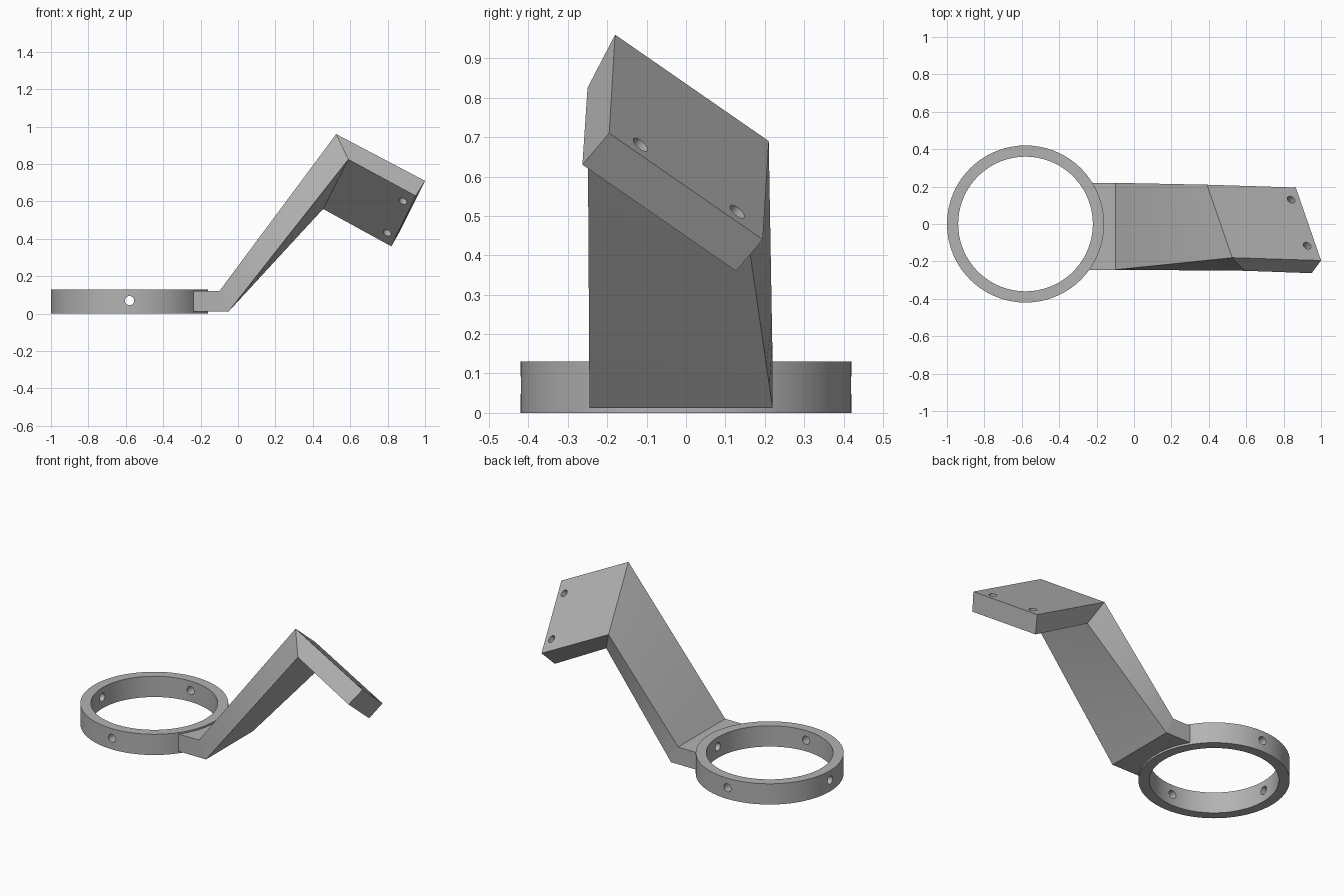
import bpy, bmesh, math
from mathutils import Vector

if "Cube" in bpy.data.objects:
    bpy.data.objects.remove(bpy.data.objects["Cube"])

grey = bpy.data.materials.new("plain_grey")
grey.use_nodes = True
grey.diffuse_color = (0.45, 0.45, 0.45, 1)
grey.node_tree.nodes["Principled BSDF"].inputs["Base Color"].default_value = grey.diffuse_color

RING = Vector((-0.58, 0, 0))


def make_object(name, bm):
    bmesh.ops.recalc_face_normals(bm, faces=bm.faces)
    mesh = bpy.data.meshes.new(name)
    bm.to_mesh(mesh)
    bm.free()
    mesh.materials.append(grey)
    obj = bpy.data.objects.new(name, mesh)
    bpy.context.collection.objects.link(obj)
    return obj


def loft(name, loops, closed=False):
    """Skin a row of equal-length point loops, capping the ends if open."""
    bm = bmesh.new()
    rows = [[bm.verts.new(p) for p in loop] for loop in loops]
    pairs = list(zip(rows, rows[1:]))
    if closed:
        pairs.append((rows[-1], rows[0]))
    else:
        bm.faces.new(rows[0])
        bm.faces.new(rows[-1])
    for a, b in pairs:
        for i in range(len(a)):
            j = (i + 1) % len(a)
            bm.faces.new((a[i], a[j], b[j], b[i]))
    return make_object(name, bm)


def drill(target, center, axis, radius, depth):
    """Cut a round hole through the target."""
    bpy.ops.mesh.primitive_cylinder_add(vertices=24, radius=radius, depth=depth, location=center)
    cutter = bpy.context.object
    cutter.name = "hole_cutter"
    cutter.rotation_euler = Vector(axis).to_track_quat('Z', 'Y').to_euler()
    cutter.hide_render = True
    mod = target.modifiers.new("hole", 'BOOLEAN')
    mod.operation, mod.solver, mod.object = 'DIFFERENCE', 'EXACT', cutter
    bpy.ops.object.select_all(action='DESELECT')
    bpy.context.view_layer.objects.active = target
    target.select_set(True)
    bpy.ops.object.modifier_apply(modifier=mod.name)
    bpy.data.objects.remove(cutter)


def smooth(obj):
    bpy.ops.object.select_all(action='DESELECT')
    bpy.context.view_layer.objects.active = obj
    obj.select_set(True)
    bpy.ops.object.shade_smooth_by_angle(angle=math.radians(25))


def on_ring(radius, angle, z):
    return RING + Vector((radius * math.cos(angle), radius * math.sin(angle), z))


# Clamp ring with four radial screw holes
profile = [(0.36, 0), (0.42, 0), (0.42, 0.13), (0.36, 0.13)]
steps = 72
ring = loft("clamp_ring", [[on_ring(r, 2 * math.pi * i / steps, z) for r, z in profile]
                           for i in range(steps)], closed=True)
for k in range(4):
    a = k * math.pi / 2
    drill(ring, on_ring(0.39, a, 0.07), (math.cos(a), math.sin(a), 0), 0.025, 0.14)
smooth(ring)

# Neck block, its inner end curved to sit inside the ring wall
LOW, HIGH = 0.012, 0.12
outline = [on_ring(0.405, math.asin(y / 0.405), 0) for y in
           [-0.245 + 0.465 * i / 10 for i in range(11)]]


def neck_loop(z, end):
    return [Vector((p.x, p.y, z)) for p in outline] + [Vector((end, 0.22, z)), Vector((end, -0.245, z))]


loft("neck", [neck_loop(LOW, -0.05), neck_loop(HIGH, -0.1)])

# Corner order: top front, top back, bottom back, bottom front
base = [Vector(p) for p in ((-0.1, -0.245, HIGH), (-0.1, 0.22, HIGH),
                            (-0.05, 0.22, LOW), (-0.05, -0.245, LOW))]
elbow = [Vector(p) for p in ((0.525, -0.18, 0.96), (0.39, 0.21, 0.69),
                             (0.455, 0.14, 0.56), (0.59, -0.25, 0.825))]
tip = [Vector(p) for p in ((1.0, -0.195, 0.71), (0.865, 0.195, 0.44),
                           (0.82, 0.127, 0.36), (0.95, -0.263, 0.63))]

# Twisted arm rising to the elbow
arm = loft("twisted_arm", [[a.lerp(b, t / 10) for a, b in zip(base, elbow)] for t in range(11)])
smooth(arm)

# Tilted mounting plate with two screw holes near its outer edge
plate = loft("mounting_plate", [elbow, tip])
normal = (tip[1] - tip[0]).cross(elbow[0] - tip[0]).normalized()
for t in (0.2, 0.83):
    spot = tip[0].lerp(tip[1], t) + (elbow[0] - tip[0]) * 0.1
    drill(plate, spot, normal, 0.023, 0.5)
smooth(plate)
